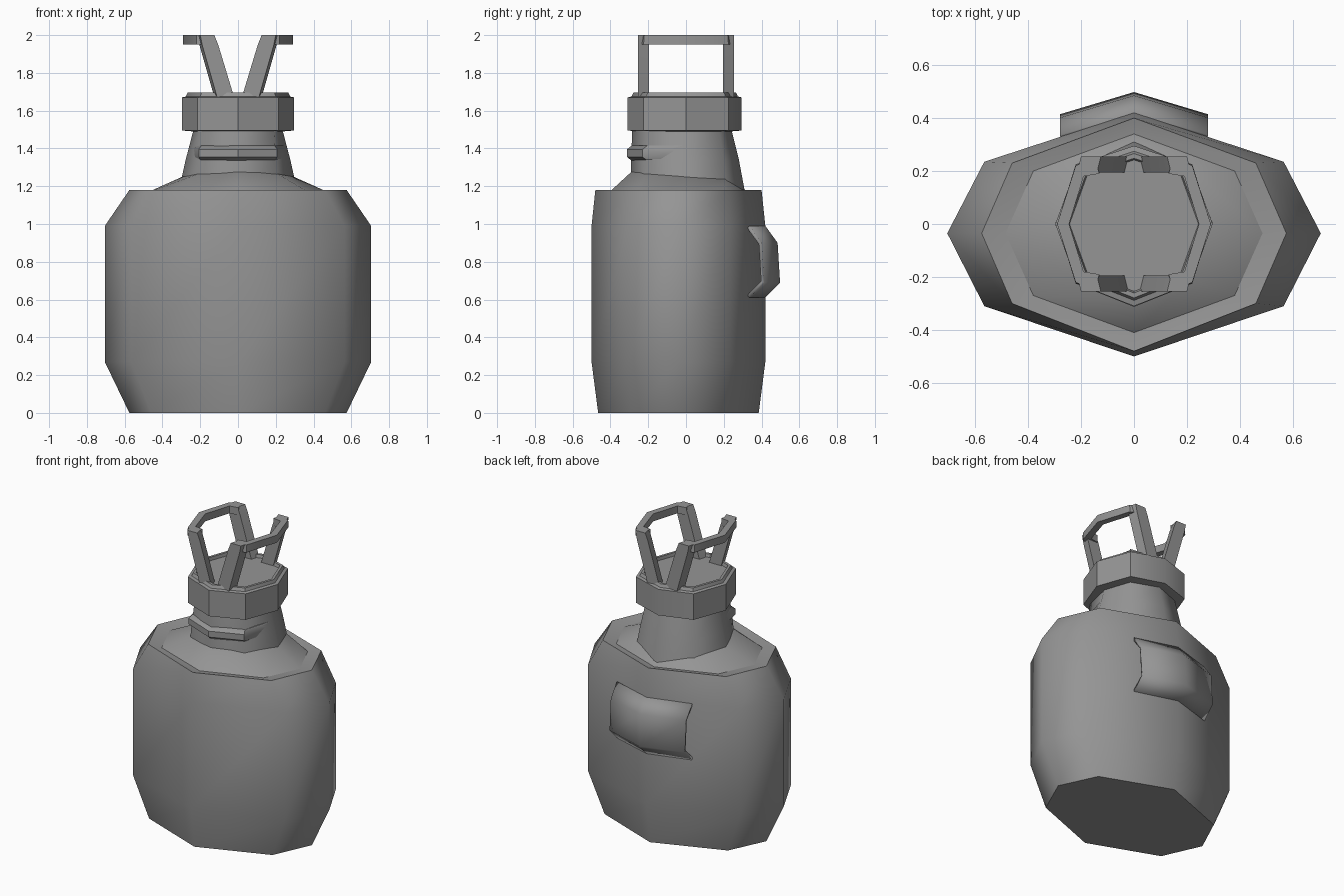
import bpy
import bmesh
import math
from mathutils import Vector

cube = bpy.data.objects.get("Cube")
if cube:
    bpy.data.objects.remove(cube, do_unlink=True)

grey = bpy.data.materials.new("plain grey")
grey.use_nodes = True
grey.diffuse_color = (0.3, 0.3, 0.3, 1)
grey.node_tree.nodes["Principled BSDF"].inputs["Base Color"].default_value = (0.3, 0.3, 0.3, 1)


def finish(name, bm, angle=58):
    bmesh.ops.recalc_face_normals(bm, faces=bm.faces)
    mesh = bpy.data.meshes.new(name)
    bm.to_mesh(mesh)
    bm.free()
    mesh.materials.append(grey)
    ob = bpy.data.objects.new(name, mesh)
    bpy.context.collection.objects.link(ob)
    bpy.ops.object.select_all(action="DESELECT")
    ob.select_set(True)
    bpy.context.view_layer.objects.active = ob
    bpy.ops.object.shade_smooth_by_angle(angle=math.radians(angle))
    return ob


def ring(front, front_corner, side, back_corner, back, z):
    """Mirrored eight-sided ring; z is one height or one per half-ring point."""
    half = [(0, front), front_corner, side, back_corner, (0, back)]
    zs = z if isinstance(z, (list, tuple)) else [z] * 5
    pts = [Vector((x, y, h)) for (x, y), h in zip(half, zs)]
    return pts + [Vector((-p.x, p.y, p.z)) for p in pts[3:0:-1]]


def loft(name, rings, angle=58, caps=True, closed=False):
    bm = bmesh.new()
    rows = [[bm.verts.new(p) for p in r] for r in rings]
    n = len(rows[0])
    pairs = list(zip(rows, rows[1:])) + ([(rows[-1], rows[0])] if closed else [])
    for a, b in pairs:
        for i in range(n):
            j = (i + 1) % n
            bm.faces.new((a[i], a[j], b[j], b[i]))
    if caps:
        bm.faces.new(rows[0][::-1])
        bm.faces.new(rows[-1])
    return finish(name, bm, angle)


# Flask body with tapered base and a small inward lip
def body_ring(z):
    return ring(-0.5, (0.565, -0.31), (0.705, -0.035), (0.565, 0.235), 0.42, z)


loft("body", [
    ring(-0.465, (0.46, -0.29), (0.575, -0.035), (0.46, 0.21), 0.385, 0),
    body_ring(0.27), body_ring(0.99),
    ring(-0.48, (0.46, -0.3), (0.575, -0.035), (0.46, 0.23), 0.4, 1.18),
    ring(-0.41, (0.38, -0.27), (0.485, -0.035), (0.38, 0.2), 0.34, 1.165)])

# Sloping shoulder, highest at the front
loft("shoulder", [
    ring(-0.41, (0.38, -0.27), (0.485, -0.035), (0.38, 0.2), 0.34, 1.165),
    ring(-0.285, (0.21, -0.21), (0.295, 0), (0.21, 0.21), 0.305,
         (1.28, 1.265, 1.25, 1.24, 1.185))])

# Tapered neck
loft("neck", [
    ring(-0.29, (0.21, -0.22), (0.315, 0), (0.225, 0.22), 0.312, 1.17),
    ring(-0.29, (0.2, -0.21), (0.277, 0), (0.2, 0.2), 0.28, 1.34),
    ring(-0.285, (0.19, -0.19), (0.235, 0), (0.175, 0.175), 0.24, 1.5)])

# Raised band around the front of the neck
bm = bmesh.new()
rows = []
for z, grow in ((1.335, 0), (1.355, 0.025), (1.395, 0.025), (1.415, 0)):
    half = [(0.25, -0.02), (0.195 + grow / 2, -0.205 - grow), (0, -0.288 - grow)]
    path = half + [(-x, y) for x, y in half[1::-1]]
    rows.append([bm.verts.new((x, y, z)) for x, y in path])
for a, b in zip(rows, rows[1:]):
    for i in range(4):
        bm.faces.new((a[i], a[i + 1], b[i + 1], b[i]))
bm.faces.new(rows[0])
bm.faces.new(rows[-1])
for i in (0, -1):
    bm.faces.new([r[i] for r in rows])
finish("neck_band", bm, 40)


# Screw cap with stepped rim and slightly sunken lid
def cap_ring(s, z):
    return ring(-0.31 * s, (0.215 * s, -0.225 * s), (0.297 * s, 0),
                (0.215 * s, 0.225 * s), 0.295 * s, z)


loft("cap", [cap_ring(0.8, 1.49), cap_ring(1, 1.495), cap_ring(1, 1.67), cap_ring(0.93, 1.675),
             cap_ring(0.9, 1.695), cap_ring(0.84, 1.695), cap_ring(0.82, 1.675)], 40)

# Pair of folding handles: slanted legs joined by an angular arc
for side, label in ((1, "left"), (-1, "right")):
    sections = []
    for y in (-1, 1):
        def box(xi, xo, z):
            return [Vector((side * x, y * v, z)) for x, v in
                    ((xi, 0.255), (xo, 0.255), (xo + 0.015, 0.195), (xi + 0.015, 0.195))]
        leg = [box(0.02, 0.11, 1.67), box(0.105, 0.19, 1.95), box(0.125, 0.2, 2.0)]
        loft(label + ("_handle_back_leg" if y > 0 else "_handle_front_leg"), leg, 40)
    for xi, xo, yi, yo in ((0.13, 0.15, -0.19, -0.25), (0.19, 0.22, -0.18, -0.225),
                           (0.245, 0.29, 0, 0), (0.19, 0.22, 0.18, 0.225),
                           (0.13, 0.15, 0.19, 0.25)):
        sections.append([Vector((side * x, v, z)) for x, v, z in
                         ((xi, yi, 1.95), (xo, yo, 1.95), (xo, yo * 0.98, 2.0), (xi, yi, 2.0))])
    loft(label + "_handle_arc", sections, 40)

# Belt loop on the back, bent along its middle
bm = bmesh.new()
profile = ((0.42, 0.99), (0.485, 0.9), (0.498, 0.69), (0.42, 0.61))
cols = [[bm.verts.new((x, y - 0.3 * abs(x), z)) for y, z in profile] for x in (-0.28, 0, 0.28)]
for a, b in zip(cols, cols[1:]):
    for i in range(3):
        bm.faces.new((a[i], b[i], b[i + 1], a[i + 1]))
loop = finish("belt_loop", bm)
if loop.data.polygons[1].normal.y < 0:
    loop.data.flip_normals()
solid = loop.modifiers.new("thickness", "SOLIDIFY")
solid.thickness = 0.018
solid.offset = -1
